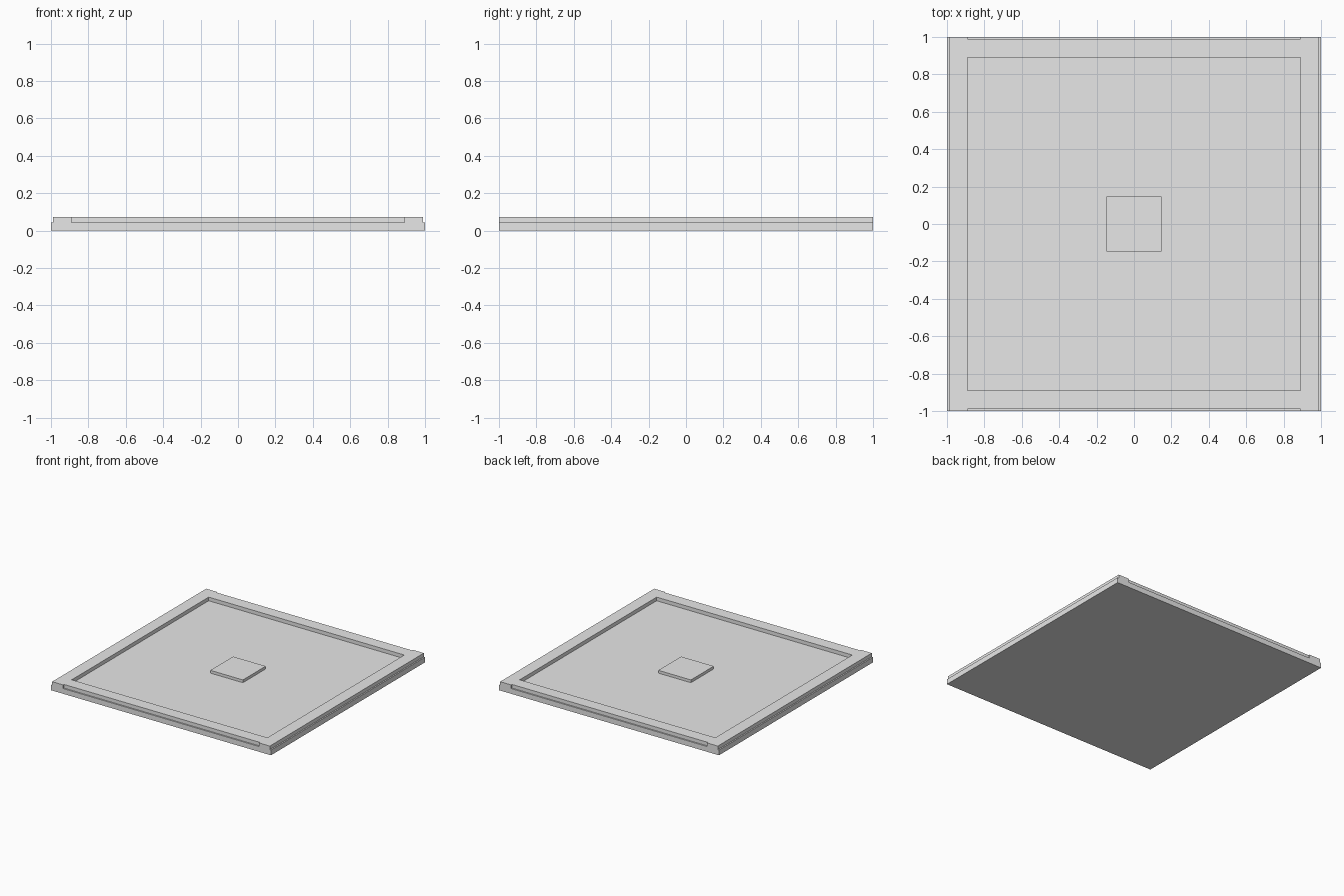
import bpy

cube = bpy.data.objects.get("Cube")
if cube:
    bpy.data.objects.remove(cube, do_unlink=True)

grey = bpy.data.materials.new("light_grey")
grey.use_nodes = True
grey.diffuse_color = (0.8, 0.8, 0.8, 1)
grey.node_tree.nodes["Principled BSDF"].inputs["Base Color"].default_value = (0.8, 0.8, 0.8, 1)


def box(name, low, high):
    """Add a box spanning two opposite corners."""
    centre = [(a + b) / 2 for a, b in zip(low, high)]
    bpy.ops.mesh.primitive_cube_add(size=1, location=centre)
    obj = bpy.context.object
    obj.name = name
    obj.scale = [b - a for a, b in zip(low, high)]
    bpy.ops.object.transform_apply(location=False, rotation=False, scale=True)
    obj.data.materials.append(grey)
    return obj


BASE_TOP = 0.043
RAIL_TOP = 0.073
INNER = 0.889
OUTER = 0.989
TILE = 0.148

# Square base slab
box("base_plate", (-1, -1, 0), (1, 1, BASE_TOP))

# Side rails run the full depth
for name, a, b in (("left_rail", INNER, OUTER), ("right_rail", -OUTER, -INNER)):
    box(name, (a, -1, BASE_TOP), (b, 1, RAIL_TOP))

# Front and back rails sit between them, slightly set back
for name, a, b in (("back_rail", INNER, OUTER), ("front_rail", -OUTER, -INNER)):
    box(name, (-INNER, a, BASE_TOP), (INNER, b, RAIL_TOP))

# Raised square in the middle
box("centre_tile", (-TILE, -TILE, BASE_TOP), (TILE, TILE, 0.066))
